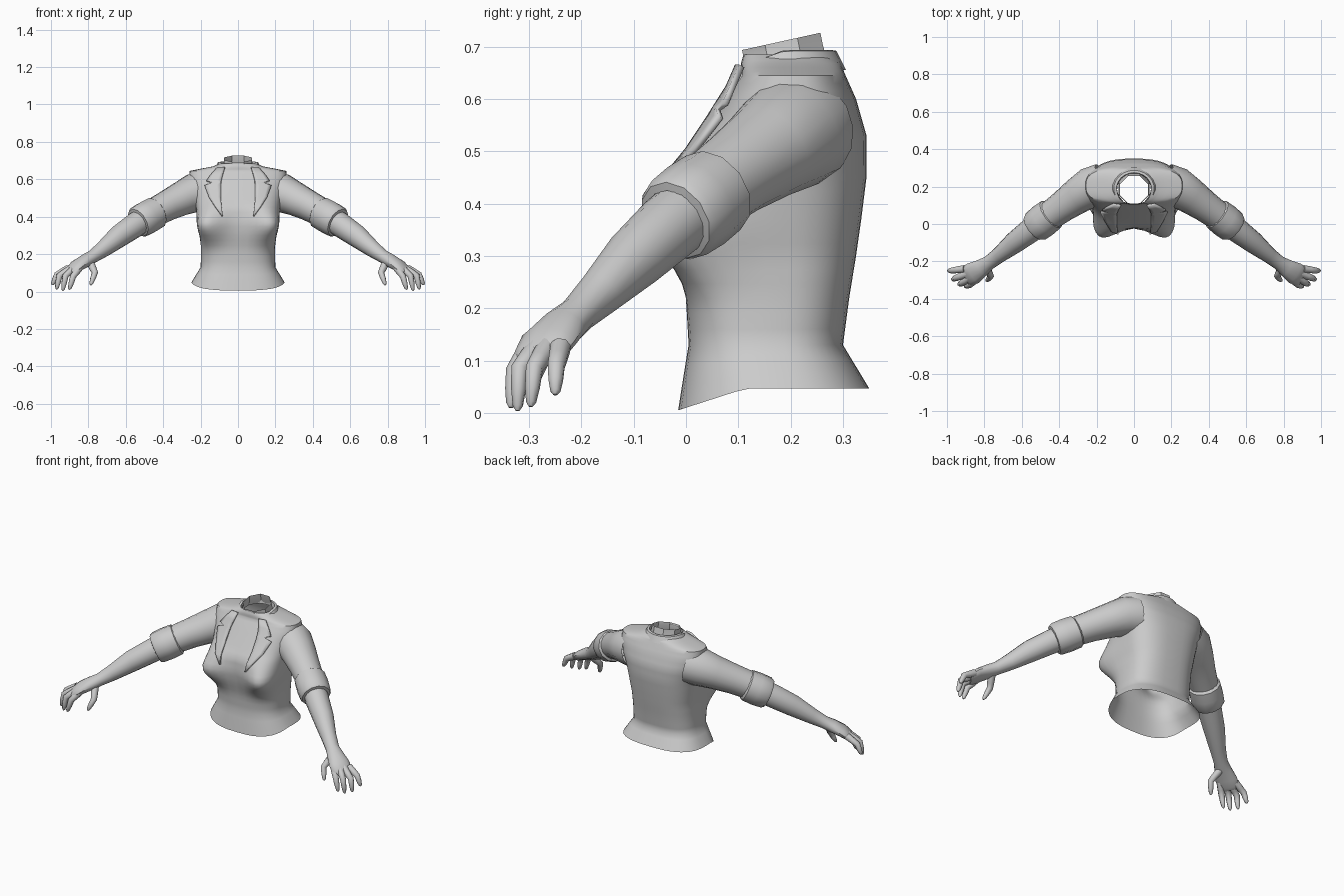
import bpy, bmesh, math
from mathutils import Vector
from mathutils.bvhtree import BVHTree

if "Cube" in bpy.data.objects:
    bpy.data.objects.remove(bpy.data.objects["Cube"])


def make(name, rings, closed=True, caps=(False, False), mirror=False, thick=0, angle=40):
    """Skin a list of point rings into a smooth object."""
    bm = bmesh.new()
    vs = [[bm.verts.new(p) for p in r] for r in rings]
    n = len(rings[0])
    for a, b in zip(vs, vs[1:]):
        for i in range(n if closed else n - 1):
            j = (i + 1) % n
            bm.faces.new((a[i], a[j], b[j], b[i]))
    if caps[0]:
        bm.faces.new(vs[0][::-1])
    if caps[1]:
        bm.faces.new(vs[-1])
    bmesh.ops.recalc_face_normals(bm, faces=bm.faces)
    me = bpy.data.meshes.new(name)
    bm.to_mesh(me)
    bm.free()
    ob = bpy.data.objects.new(name, me)
    bpy.context.collection.objects.link(ob)
    if thick:
        m = ob.modifiers.new("thickness", 'SOLIDIFY')
        m.thickness = thick
        m.offset = 0
    if mirror:
        ob.modifiers.new("mirror", 'MIRROR').use_mirror_merge = False
    bpy.ops.object.select_all(action='DESELECT')
    ob.select_set(True)
    bpy.context.view_layer.objects.active = ob
    bpy.ops.object.shade_smooth_by_angle(angle=math.radians(angle))
    return ob


ACROSS = Vector((.55, .83, 0)).normalized()


def tube(name, stations, n=12, caps=(False, True), angle=40):
    """Mirrored tube; each station is x, y, z, radius across, radius up."""
    pts = [Vector(s[:3]) for s in stations]
    rings = []
    for i, s in enumerate(stations):
        t = (pts[min(i + 1, len(pts) - 1)] - pts[max(i - 1, 0)]).normalized()
        side = (ACROSS - t * ACROSS.dot(t)).normalized()
        up = side.cross(t)
        rings.append([pts[i] + side * s[3] * math.cos(2 * math.pi * k / n)
                      + up * s[4] * math.sin(2 * math.pi * k / n) for k in range(n)])
    return make(name, rings, caps=caps, mirror=True, angle=angle)


# Jacket body: z, half width, front y, back y
LEVELS = [(.005, .25, -.015, .35), (.13, .20, .005, .30), (.22, .197, .0, .312),
          (.30, .20, -.015, .325), (.37, .212, -.022, .335), (.45, .225, -.02, .345),
          (.53, .245, .03, .345), (.60, .262, .075, .325), (.645, .258, .105, .305),
          (.668, .14, .105, .295), (.685, .09, .11, .272)]
SEG = 44


def body_ring(z, hw, yf, yb, hem):
    ring = []
    for k in range(SEG):
        a = 2 * math.pi * k / SEG
        c, s = math.cos(a), math.sin(a)
        x = hw * math.copysign(abs(c) ** (2 / 2.7), c)
        y = (yf + yb) / 2 + (yb - yf) / 2 * math.copysign(abs(s) ** (2 / 2.7), s)
        # bust
        front = min(1, max(0, (.17 - y) / .12))
        g = front * math.exp(-((abs(x) - .15) / .08) ** 2 - ((z - .355) / .088) ** 2)
        # hem rises toward the sides
        dz = hem * .042 * min(1, max(0, (y + .015) / .13))
        ring.append((x + math.copysign(.036 * g, x), y - .078 * g, z + dz))
    return ring


rings = []
for a, b in zip(LEVELS, LEVELS[1:]):
    for k in range(3):
        t = k / 3
        z, hw, yf, yb = [p + (q - p) * t for p, q in zip(a, b)]
        rings.append(body_ring(z, hw, yf, yb, max(0, 1 - (z - .005) / .125)))
rings.append(body_ring(*LEVELS[-1], 0))
jacket = make("jacket_body", rings)

# Neck: eight-sided open tube, tilted rim
neck = []
for cy, r, z0, tilt in [(.19, .09, .655, .1), (.186, .082, .69, .16), (.182, .081, .710, .22)]:
    ring = []
    for k in range(8):
        a = math.pi / 8 + k * math.pi / 4
        ring.append((r * math.cos(a), cy + r * math.sin(a), z0 + tilt * r * math.sin(a)))
    neck.append(ring)
make("neck", neck)

# Folded collar around the back of the neck
collar = []
for r, z, grow in [(.09, .665, 0), (.094, .694, 0), (.108, .692, 0), (.128, .655, .003)]:
    ring = []
    for k in range(19):
        a = math.radians(-50 + 280 * k / 18)
        drop = .035 * max(0, -math.sin(a))
        ring.append((r * math.cos(a), .188 + r * .92 * math.sin(a), z - drop))
    collar.append(ring)
make("collar", collar, closed=False)

# Lapels laid on the chest: z, inner x, outer x
tree = BVHTree.FromPolygons([v.co for v in jacket.data.vertices],
                            [p.vertices[:] for p in jacket.data.polygons])
lapel = []
for z, xi, xo in [(.66, .07, .11), (.62, .082, .145), (.588, .09, .168), (.578, .09, .135),
                  (.562, .092, .178), (.50, .092, .155), (.45, .088, .122), (.40, .082, .086)]:
    row = []
    for k in range(5):
        x = xi + (xo - xi) * k / 4
        hit = tree.ray_cast(Vector((x, -1, z)), Vector((0, 1, 0)))[0]
        if hit is None:
            hit = tree.find_nearest(Vector((x, .1, z)))[0]
        row.append(hit + Vector((0, -.009, .003)))
    lapel.append(row)
make("lapel", lapel, closed=False, mirror=True, thick=.012)

# Sleeve
tube("sleeve", [(.17, .215, .54, .11, .108), (.235, .195, .527, .108, .105),
                (.30, .152, .497, .097, .092), (.38, .095, .458, .084, .082),
                (.47, .03, .41, .076, .076)], n=16, caps=(False, False))

# Rolled cuff
a, b = Vector((.435, .058, .425)), Vector((.535, -.02, .368))
tube("cuff", [(*a.lerp(b, t), r, r) for t, r in
              [(0, .074), (.08, .088), (.5, .091), (.9, .088), (1, .08), (.9, .066)][:5]]
     + [(*a.lerp(b, 1.02), .064, .064)], n=12, caps=(False, False), angle=35)

# Forearm running into the palm
tube("forearm_and_palm", [(.48, .022, .40, .066, .066), (.55, -.032, .355, .066, .066),
                          (.64, -.10, .293, .058, .06), (.72, -.165, .228, .043, .045),
                          (.775, -.207, .188, .038, .035), (.815, -.235, .165, .048, .035),
                          (.86, -.263, .138, .06, .03), (.89, -.28, .112, .056, .024),
                          (.902, -.287, .10, .045, .014)], n=14)

# Fingers and thumb: base, knuckle, tip
DIGITS = {"index_finger": [(.845, -.295, .13), (.882, -.328, .08), (.902, -.335, .010)],
          "middle_finger": [(.87, -.28, .13), (.922, -.318, .085), (.937, -.322, .004)],
          "ring_finger": [(.89, -.265, .125), (.955, -.29, .085), (.970, -.297, .012)],
          "little_finger": [(.905, -.24, .125), (.968, -.248, .09), (.993, -.25, .035)],
          "thumb": [(.79, -.232, .155), (.765, -.278, .10), (.788, -.305, .035)]}
for name, pts in DIGITS.items():
    p, q, r = map(Vector, pts)
    path = [(p, .021), (p.lerp(q, .6), .019), (q, .017), (q.lerp(r, .5), .0145),
            (q.lerp(r, .88), .010), (r, .004)]
    tube(name, [(*c, w, w) for c, w in path], n=8, caps=(True, True), angle=50)
